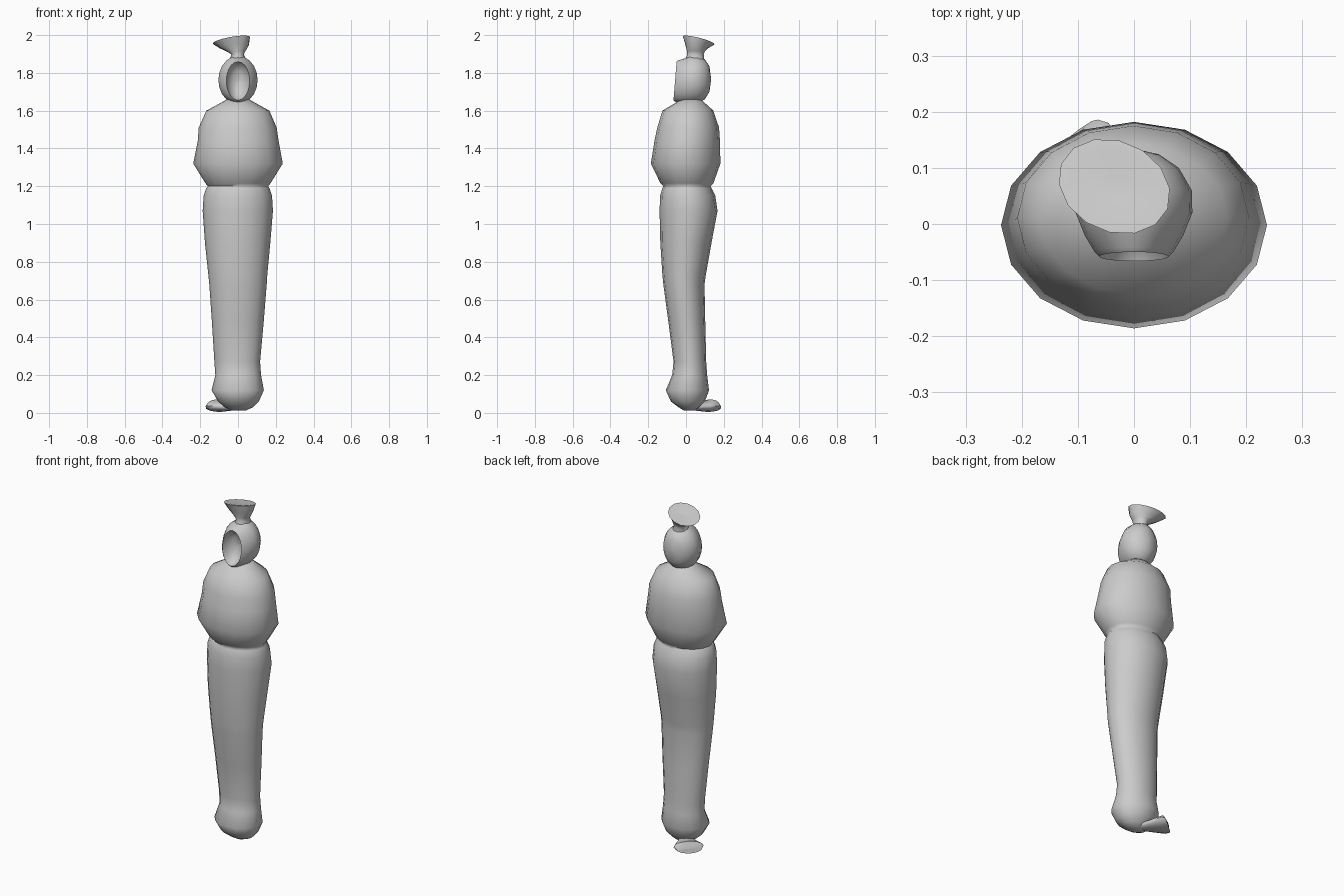
import bpy, bmesh, math
from mathutils import Vector

cloth = bpy.data.materials.new("grey_cloth")
cloth.diffuse_color = (0.6, 0.6, 0.6, 1)


def loft(name, rings, n=16, sharp=70):
    """Skin closed elliptical rings, each (centre, half axis u, half axis v)."""
    bm = bmesh.new()
    loops = []
    for c, u, v in rings:
        c, u, v = Vector(c), Vector(u), Vector(v)
        loops.append([bm.verts.new(c + u * math.cos(2 * math.pi * i / n)
                                   + v * math.sin(2 * math.pi * i / n)) for i in range(n)])
    for a, b in zip(loops, loops[1:]):
        for i in range(n):
            j = (i + 1) % n
            bm.faces.new((a[i], a[j], b[j], b[i]))
    bm.faces.new(loops[0][::-1])
    bm.faces.new(loops[-1])
    bmesh.ops.recalc_face_normals(bm, faces=bm.faces)
    me = bpy.data.meshes.new(name)
    bm.to_mesh(me)
    bm.free()
    ob = bpy.data.objects.new(name, me)
    bpy.context.collection.objects.link(ob)
    me.materials.append(cloth)
    bpy.ops.object.select_all(action='DESELECT')
    ob.select_set(True)
    bpy.context.view_layer.objects.active = ob
    bpy.ops.object.shade_smooth_by_angle(angle=math.radians(sharp))
    return ob


def level(z, x0, x1, y0, y1):
    """Horizontal ring from its extents."""
    return (((x0 + x1) / 2, (y0 + y1) / 2, z), ((x1 - x0) / 2, 0, 0), (0, (y1 - y0) / 2, 0))


# wrapped legs and torso, pinched at the waist
loft("wrapped_body", [level(*r) for r in (
    (0.012, -0.03, 0.04, -0.01, 0.05),
    (0.03, -0.07, 0.08, -0.04, 0.07),
    (0.06, -0.105, 0.11, -0.08, 0.10),
    (0.12, -0.14, 0.137, -0.107, 0.122),
    (0.20, -0.12, 0.122, -0.073, 0.112),
    (0.27, -0.125, 0.117, -0.066, 0.107),
    (0.48, -0.138, 0.136, -0.093, 0.102),
    (0.68, -0.152, 0.152, -0.12, 0.098),
    (0.73, -0.157, 0.155, -0.125, 0.105),
    (0.90, -0.175, 0.171, -0.136, 0.135),
    (1.07, -0.187, 0.185, -0.14, 0.167),
    (1.15, -0.182, 0.18, -0.137, 0.155),
    (1.19, -0.168, 0.166, -0.125, 0.135),
    (1.20, -0.16, 0.16, -0.12, 0.13),
    (1.215, -0.172, 0.172, -0.135, 0.145),
    (1.32, -0.237, 0.237, -0.186, 0.182),
    (1.44, -0.213, 0.215, -0.167, 0.18),
    (1.51, -0.208, 0.205, -0.152, 0.175),
    (1.60, -0.168, 0.166, -0.125, 0.145),
    (1.645, -0.085, 0.085, -0.05, 0.095),
    (1.66, -0.06, 0.06, -0.03, 0.08))])

# head lofted front to back: hollow face, raised rim, rounded rear
head = []
for y, rx, z0, z1 in (
        (0.005, 0.004, 1.75, 1.76), (-0.005, 0.03, 1.70, 1.81),
        (-0.028, 0.053, 1.665, 1.845), (-0.058, 0.062, 1.655, 1.86),
        (-0.05, 0.07, 1.648, 1.866), (-0.02, 0.088, 1.64, 1.876),
        (0.02, 0.104, 1.635, 1.89), (0.06, 0.103, 1.64, 1.89),
        (0.10, 0.08, 1.66, 1.872), (0.124, 0.045, 1.70, 1.835),
        (0.132, 0.01, 1.755, 1.775)):
    half = (z1 - z0) / 2
    lean = 0.08 * half if y < 0 else 0
    head.append(((0, y, (z0 + z1) / 2), (rx, 0, 0), (0, lean, half)))
loft("head", head, 20)

# gathered cloth above the head, flaring to a tilted rim
loft("top_knot", [
    ((0, 0.047, 1.87), (0.045, 0, 0), (0, 0.05, 0)),
    ((-0.002, 0.05, 1.897), (0.033, 0, 0), (0, 0.045, 0)),
    ((-0.005, 0.052, 1.912), (0.045, -0.01, 0.004), (0.01, 0.045, 0)),
    ((-0.02, 0.056, 1.94), (0.076, -0.025, 0.01), (0.02, 0.055, -0.006)),
    ((-0.035, 0.067, 1.973), (0.095, -0.04, 0.022), (0.03, 0.075, -0.012)),
    ((-0.033, 0.066, 1.974), (0.075, -0.03, 0.017), (0.024, 0.06, -0.01)),
    ((-0.03, 0.065, 1.968), (0.02, -0.01, 0.005), (0.008, 0.015, -0.003))], 14, 60)

# loose gathered end behind the feet
loft("foot_tail", [
    ((0.0, 0.02, 0.03), (0.02, 0.02, 0), (0, 0, 0.015)),
    ((-0.03, 0.05, 0.03), (0.027, 0.027, 0), (0, 0, 0.018)),
    ((-0.07, 0.09, 0.034), (0.046, 0.042, 0), (-0.004, 0.004, 0.026)),
    ((-0.105, 0.125, 0.038), (0.06, 0.055, 0), (-0.004, 0.004, 0.034)),
    ((-0.118, 0.138, 0.035), (0.054, 0.048, 0), (0.008, -0.008, 0.026)),
    ((-0.122, 0.142, 0.033), (0.02, 0.018, 0), (0, 0, 0.008))], 12, 60)
